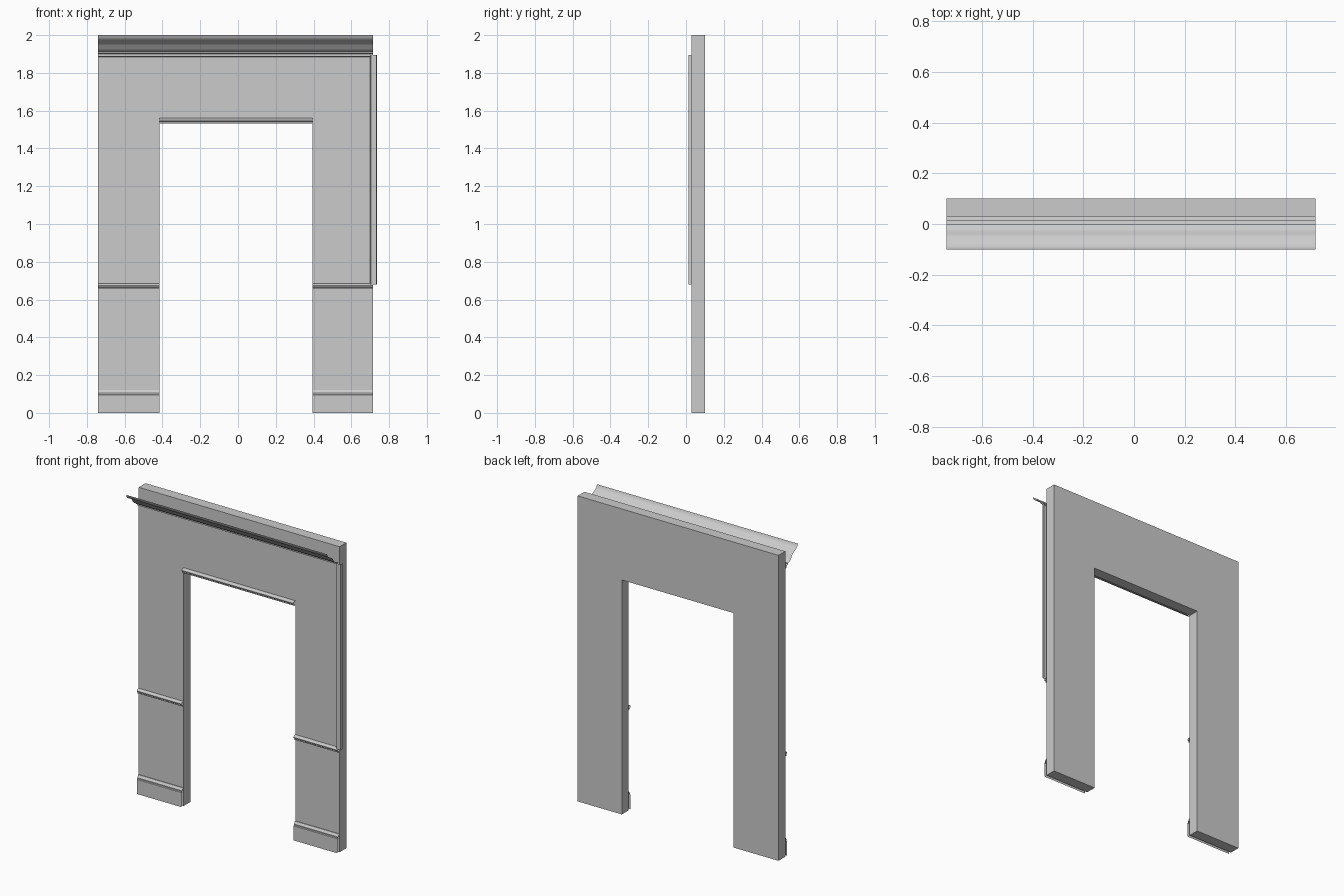
import bpy, bmesh
from mathutils import Vector

if "Cube" in bpy.data.objects:
    bpy.data.objects.remove(bpy.data.objects["Cube"])

LEFT, RIGHT = -0.74, 0.715          # wall ends
OPEN_L, OPEN_R, OPEN_TOP = -0.415, 0.395, 1.535
FRONT, BACK = 0.03, 0.10


def finish(name, bm, smooth=False):
    mesh = bpy.data.meshes.new(name)
    bm.to_mesh(mesh)
    bm.free()
    obj = bpy.data.objects.new(name, mesh)
    bpy.context.collection.objects.link(obj)
    if smooth:
        bpy.ops.object.select_all(action='DESELECT')
        obj.select_set(True)
        bpy.context.view_layer.objects.active = obj
        bpy.ops.object.shade_smooth_by_angle(angle=0.6)
    return obj


def sweep(name, points, offset, smooth=False):
    """Open moulding sheet: a profile swept along a straight offset."""
    bm = bmesh.new()
    start = [bm.verts.new(p) for p in points]
    end = [bm.verts.new(Vector(p) + Vector(offset)) for p in points]
    for i in range(len(points) - 1):
        bm.faces.new((start[i], end[i], end[i + 1], start[i + 1]))
    return finish(name, bm, smooth)


def moulding(name, profile, x0, x1, z=0.0, smooth=False):
    return sweep(name, [(x0, y, z + h) for y, h in profile], (x1 - x0, 0, 0), smooth)


# Wall with doorway
bm = bmesh.new()
outline = [(LEFT, 0), (OPEN_L, 0), (OPEN_L, OPEN_TOP), (OPEN_R, OPEN_TOP),
           (OPEN_R, 0), (RIGHT, 0), (RIGHT, 2), (LEFT, 2)]
face = bm.faces.new([bm.verts.new((x, FRONT, z)) for x, z in outline])
ext = bmesh.ops.extrude_face_region(bm, geom=[face], use_keep_orig=True)
moved = [g for g in ext["geom"] if isinstance(g, bmesh.types.BMVert)]
bmesh.ops.translate(bm, verts=moved, vec=(0, BACK - FRONT, 0))
bmesh.ops.recalc_face_normals(bm, faces=bm.faces)
finish("wall", bm)

# Moulding profiles as (y, height), bottom to top
baseboard = [(0.01, 0), (0.01, 0.095), (0.015, 0.098), (0.015, 0.105),
             (0.02, 0.112), (0.025, 0.12), (0.03, 0.12)]
rail = [(0.03, 0), (0.018, 0.0), (0.018, 0.007), (0.012, 0.012),
        (0.010, 0.018), (0.012, 0.023), (0.018, 0.027), (0.03, 0.029)]
cornice = [(0.03, 1.885), (0.015, 1.888), (0.015, 1.9), (0.0, 1.903), (0.0, 1.91),
           (-0.018, 1.916), (-0.030, 1.928), (-0.040, 1.945), (-0.052, 1.957),
           (-0.070, 1.966), (-0.085, 1.974), (-0.095, 1.985), (-0.1, 2.0)]

# Baseboards and chair rails on both piers
for side, x0, x1 in (("left", LEFT, OPEN_L), ("right", OPEN_R, RIGHT)):
    moulding(side + "_baseboard", baseboard, x0, x1)
    moulding(side + "_chair_rail", rail, x0, x1, 0.656)

# Trim over the doorway and the crown
moulding("door_head_trim", rail, OPEN_L, OPEN_R, 1.532)
moulding("cornice", cornice, LEFT, RIGHT, smooth=True)

# Vertical corner strip, swept downwards so it faces forward
strip = [(0.70, 0.03), (0.703, 0.013), (0.732, 0.013), (0.735, 0.03)]
sweep("corner_strip", [(x, y, 1.895) for x, y in strip], (0, 0, -1.215))
